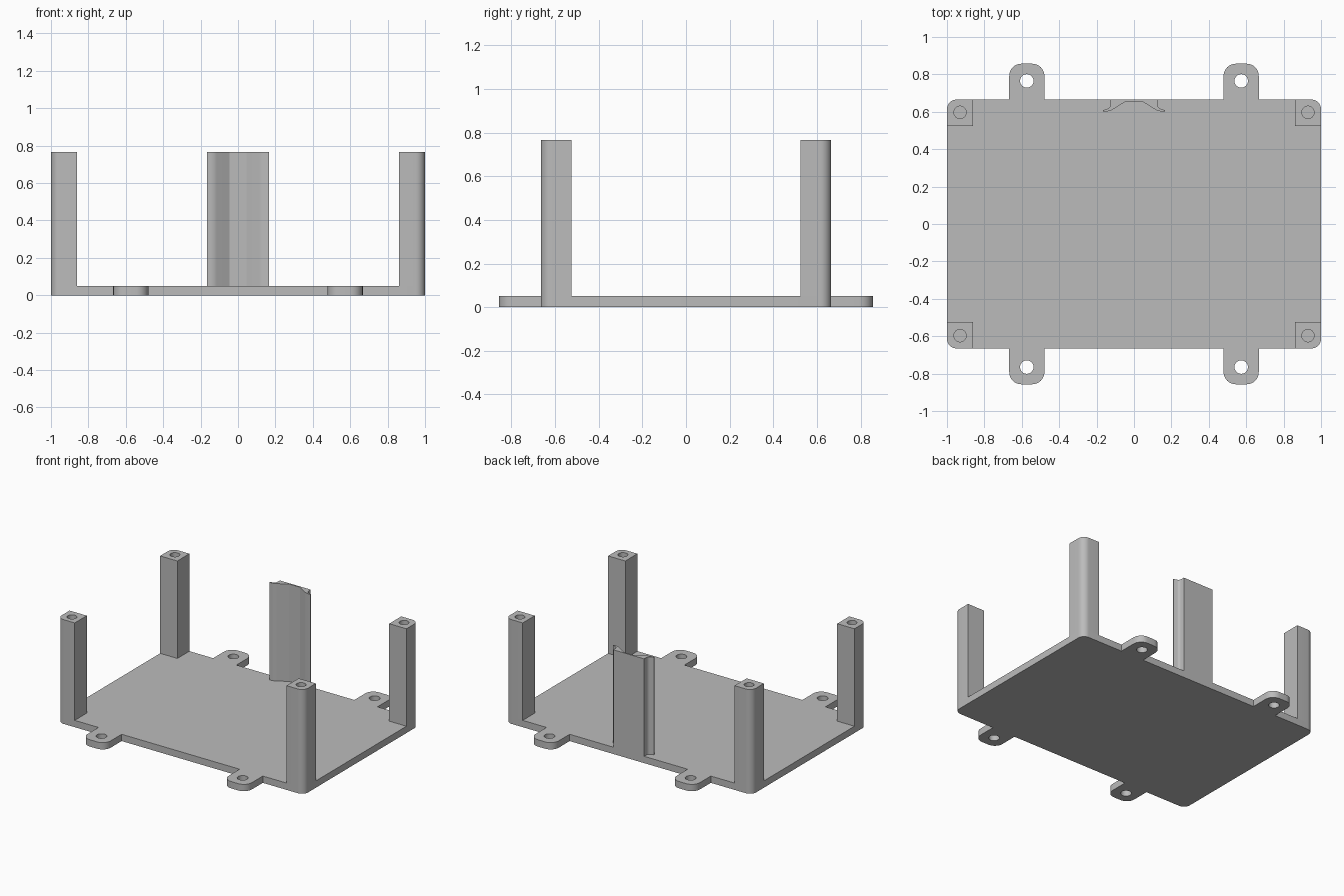
import bpy, bmesh, math
from mathutils import Vector

old = bpy.data.objects.get("Cube")
if old:
    bpy.data.objects.remove(old, do_unlink=True)

gray = bpy.data.materials.new("plain gray")
gray.use_nodes = True
color = (0.5, 0.5, 0.5, 1)
gray.diffuse_color = color
gray.node_tree.nodes["Principled BSDF"].inputs["Base Color"].default_value = color

FLOOR, TOP = 0.05, 0.765      # plate thickness, post height
HALF_X, HALF_Y = 1.0, 0.665   # plate half size
TAB_X, HOLE_Y = 0.573, 0.765  # mounting tab centre and its hole


def rounded(corners, steps=8):
    """Outline from (x, y, radius) corners, each filleted by its radius."""
    out = []
    for i, (x, y, r) in enumerate(corners):
        p = Vector((x, y))
        if r == 0:
            out.append(p)
            continue
        a = (Vector(corners[i - 1][:2]) - p).normalized()
        b = (Vector(corners[(i + 1) % len(corners)][:2]) - p).normalized()
        half = a.angle(b) / 2
        center = p + (a + b).normalized() * (r / math.sin(half))
        start = p + a * (r / math.tan(half)) - center
        end = p + b * (r / math.tan(half)) - center
        sweep = math.pi - 2 * half
        for k in range(steps + 1):
            t = k / steps * sweep
            out.append(center + (start * math.sin(sweep - t)
                                 + end * math.sin(t)) / math.sin(sweep))
    return out


def circle(x, y, r, n=32):
    return [Vector((x + r * math.cos(math.tau * k / n),
                    y + r * math.sin(math.tau * k / n))) for k in range(n)]


def mirrored(points, axis):
    """Points followed by their mirror image in reverse order."""
    flip = [tuple(-v if i == axis else v for i, v in enumerate(p)) for p in points]
    return list(points) + flip[::-1]


def extrude(name, loops, z0, z1, open_bottom=False):
    """Solid from an outline and its holes, raised from z0 to z1."""
    bm = bmesh.new()
    for loop in loops:
        vs = [bm.verts.new((p[0], p[1], z0)) for p in loop]
        for i, v in enumerate(vs):
            bm.edges.new((vs[i - 1], v))
    bmesh.ops.triangle_fill(bm, edges=bm.edges[:], use_beauty=True)
    res = bmesh.ops.extrude_face_region(bm, geom=bm.faces[:],
                                        use_keep_orig=True)
    for v in [g for g in res["geom"] if isinstance(g, bmesh.types.BMVert)]:
        v.co.z = z1
    bmesh.ops.recalc_face_normals(bm, faces=bm.faces[:])
    if open_bottom:
        low = [f for f in bm.faces if all(abs(v.co.z - z0) < 1e-5 for v in f.verts)]
        bmesh.ops.delete(bm, geom=low, context="FACES")
    mesh = bpy.data.meshes.new(name)
    bm.to_mesh(mesh)
    bm.free()
    mesh.materials.append(gray)
    ob = bpy.data.objects.new(name, mesh)
    bpy.context.collection.objects.link(ob)
    bpy.ops.object.select_all(action="DESELECT")
    ob.select_set(True)
    bpy.context.view_layer.objects.active = ob
    bpy.ops.object.shade_smooth_by_angle(angle=math.radians(30))
    return ob


# Base plate with four drilled mounting tabs
tab_in, tab_out, tab_end = TAB_X - 0.094, TAB_X + 0.094, 0.857
quarter = [(HALF_X, HALF_Y, 0.05), (tab_out, HALF_Y, 0), (tab_out, tab_end, 0.065),
           (tab_in, tab_end, 0.065), (tab_in, HALF_Y, 0)]
plate = rounded(mirrored(mirrored(quarter, 0), 1))
holes = [circle(sx * TAB_X, sy * HOLE_Y, 0.036) for sx in (-1, 1) for sy in (-1, 1)]
extrude("base_plate", [plate] + holes, 0, FLOOR)

# Corner posts with screw holes, outer corner rounded
for sx, side in ((1, "left"), (-1, "right")):
    for sy, end in ((-1, "front"), (1, "back")):
        x0, y0 = HALF_X - 0.14, HALF_Y - 0.14
        corners = [(x0, y0, 0), (HALF_X, y0, 0), (HALF_X, HALF_Y, 0.05), (x0, HALF_Y, 0)]
        outline = rounded([(x * sx, y * sy, r) for x, y, r in corners])
        extrude(f"{end}_{side}_post", [outline, circle(sx * 0.93, sy * 0.597, 0.033)],
                FLOOR, TOP, open_bottom=True)

# Curved rear support with flared lips
half = [(0.045, 0.655, 0), (0.128, 0.603, 0.07), (0.166, 0.601, 0),
        (0.166, 0.608, 0), (0.127, 0.621, 0.022), (0.125, HALF_Y, 0)]
extrude("rear_support", [rounded(mirrored(half, 0))], FLOOR, TOP, open_bottom=True)
